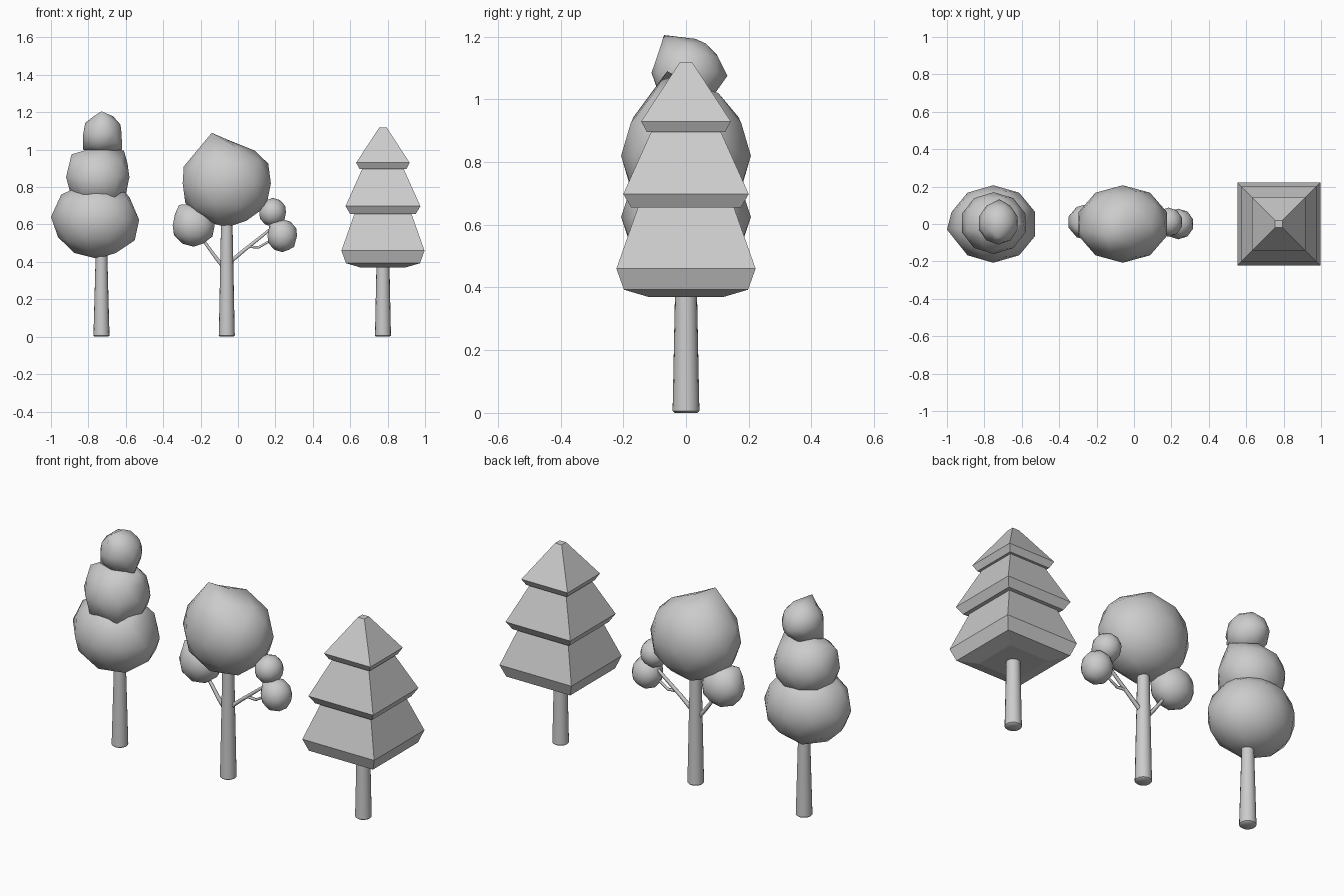
import bpy, bmesh, math
from mathutils import Vector

if "Cube" in bpy.data.objects:
    bpy.data.objects.remove(bpy.data.objects["Cube"])


def add_object(name, bm, smooth_angle=None):
    bmesh.ops.recalc_face_normals(bm, faces=bm.faces)
    mesh = bpy.data.meshes.new(name)
    bm.to_mesh(mesh)
    bm.free()
    ob = bpy.data.objects.new(name, mesh)
    bpy.context.collection.objects.link(ob)
    if smooth_angle:
        bpy.ops.object.select_all(action='DESELECT')
        ob.select_set(True)
        bpy.context.view_layer.objects.active = ob
        bpy.ops.object.shade_smooth_by_angle(angle=math.radians(smooth_angle))
    return ob


def stack(name, x, profile, sides, turn=0.0, smooth_angle=None):
    """Rings of (radius, z) joined into a closed column."""
    bm = bmesh.new()
    rings = []
    for r, z in profile:
        rings.append([bm.verts.new((x + r * math.cos(turn + math.tau * i / sides),
                                    r * math.sin(turn + math.tau * i / sides), z))
                      for i in range(sides)])
    for a, b in zip(rings, rings[1:]):
        for i in range(sides):
            j = (i + 1) % sides
            bm.faces.new((a[i], a[j], b[j], b[i]))
    bm.faces.new(rings[0][::-1])
    bm.faces.new(rings[-1])
    return add_object(name, bm, smooth_angle)


def trunk(name, x, top, top_radius=0.03):
    stack(name, x, [(0.036, 0), (0.043, 0.006), (0.042, 0.04), (top_radius, top)],
          16, smooth_angle=50)


def blob(name, centre, radii, corners=()):
    """Faceted ball; the nearest vertex snaps to each corner point."""
    bm = bmesh.new()
    bmesh.ops.create_icosphere(bm, subdivisions=2, radius=1)
    for v in bm.verts:
        v.co = Vector(centre) + Vector([a * b for a, b in zip(v.co, radii)])
    for c in corners:
        v = min(bm.verts, key=lambda v: (v.co - Vector(c)).length)
        v.co = c
    add_object(name, bm, 60)


def branch(name, points, radius=0.013):
    cu = bpy.data.curves.new(name, 'CURVE')
    cu.dimensions = '3D'
    cu.bevel_depth = radius
    cu.bevel_resolution = 1
    cu.use_fill_caps = True
    sp = cu.splines.new('POLY')
    sp.points.add(len(points) - 1)
    for i, (p, co) in enumerate(zip(sp.points, points)):
        p.co = (*co, 1)
        p.radius = 1 - 0.35 * i / (len(points) - 1)
    bpy.context.collection.objects.link(bpy.data.objects.new(name, cu))


# Left tree: three stacked leaf balls
trunk("left_trunk", -0.73, 0.48)
blob("left_crown_lower", (-0.752, 0, 0.625), (0.235, 0.207, 0.208),
     [(-1.0, -0.03, 0.64), (-0.945, -0.02, 0.76), (-0.58, 0.0, 0.745),
      (-0.75, 0.0, 0.78)])
blob("left_crown_middle", (-0.75, 0.005, 0.853), (0.178, 0.165, 0.165),
     [(-0.89, -0.03, 0.975), (-0.61, 0.0, 0.995), (-0.82, -0.13, 0.74),
      (-0.66, -0.13, 0.73), (-0.89, 0.0, 0.745)])
blob("left_crown_top", (-0.725, 0.005, 1.085), (0.108, 0.115, 0.11),
     [(-0.73, -0.07, 1.205), (-0.73, 0.03, 1.193), (-0.72, 0.132, 1.075),
      (-0.83, -0.03, 1.0), (-0.62, -0.03, 1.0)])

# Middle tree: big crown, side branches with small leaf balls
trunk("middle_trunk", -0.06, 0.64)
blob("middle_crown", (-0.06, 0.0, 0.82), (0.248, 0.207, 0.235),
     [(-0.14, -0.06, 1.09), (-0.29, -0.03, 0.91), (0.09, 0.0, 0.995)])
blob("middle_left_ball", (-0.237, 0.01, 0.595), (0.118, 0.1, 0.114),
     [(-0.315, -0.02, 0.705)])
blob("middle_right_upper_ball", (0.185, 0.01, 0.665), (0.075, 0.078, 0.077))
blob("middle_right_outer_ball", (0.237, 0.0, 0.54), (0.083, 0.082, 0.088),
     [(0.17, -0.02, 0.62), (0.3, 0.0, 0.48)])
branch("left_branch", [(-0.06, 0, 0.35), (-0.12, 0, 0.425), (-0.21, 0.005, 0.55)])
branch("right_branch", [(-0.06, 0, 0.385), (0.03, 0, 0.46), (0.18, 0.005, 0.58)])
branch("right_twig", [(0.03, 0, 0.462), (0.055, 0, 0.482), (0.11, 0, 0.477),
                      (0.2, 0, 0.53)], 0.01)

# Right tree: square tiered conifer
trunk("right_trunk", 0.775, 0.42, 0.034)
TIERS = {
    "conifer_lower": [(0.12, 0.37), (0.198, 0.393), (0.222, 0.46), (0.148, 0.67)],
    "conifer_middle": [(0.17, 0.655), (0.175, 0.655), (0.2, 0.698), (0.105, 0.91)],
    "conifer_top": [(0.12, 0.896), (0.125, 0.896), (0.143, 0.93), (0.02, 1.118)],
}
for name, prof in TIERS.items():
    stack(name, 0.775, [(hw * math.sqrt(2), z) for hw, z in prof], 4, math.pi / 4)
